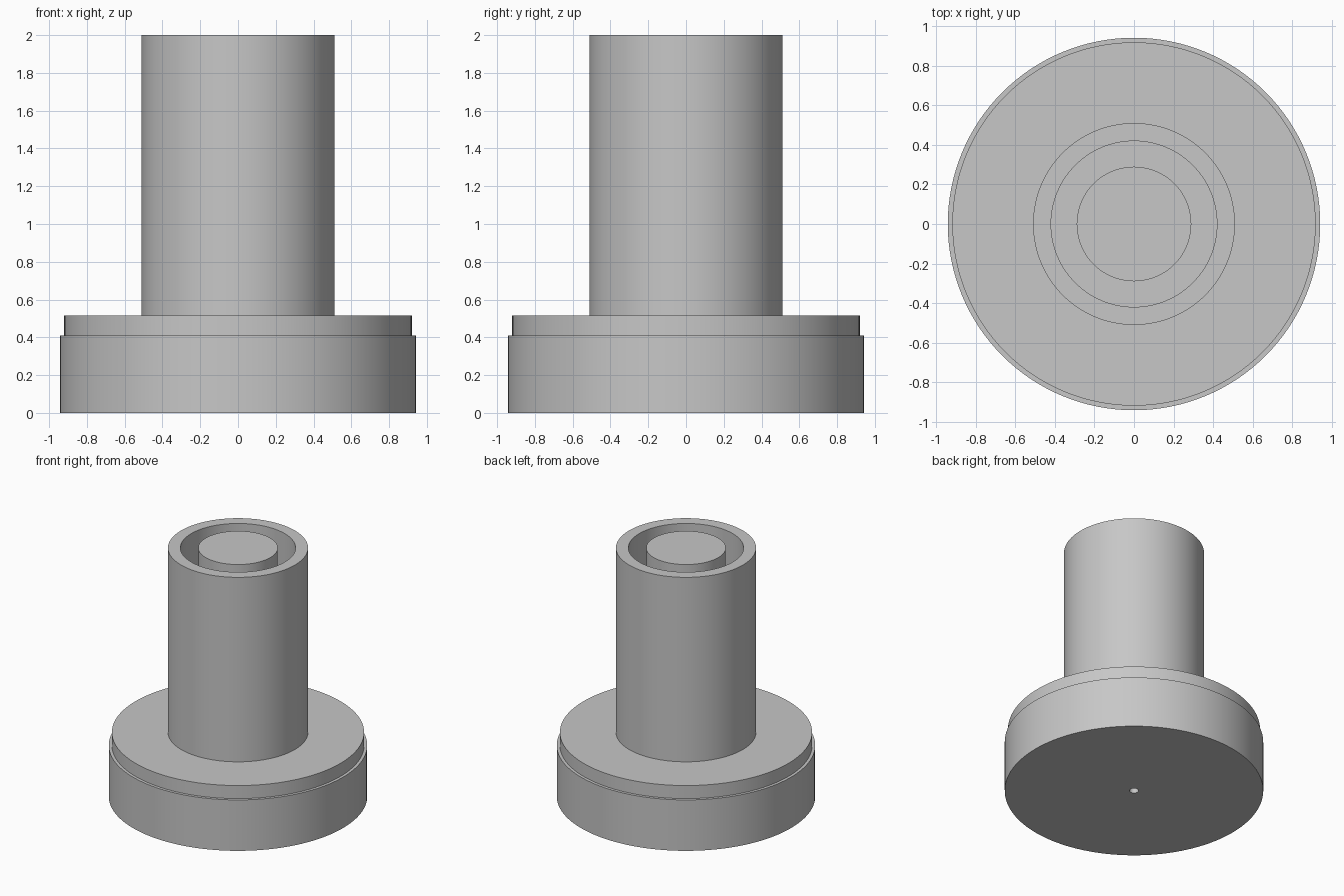
import bpy
import bmesh
import math

SEGMENTS = 128

default_cube = bpy.data.objects.get("Cube")
if default_cube:
    bpy.data.objects.remove(default_cube, do_unlink=True)

# Single plain grey
grey = bpy.data.materials.new("plain_grey")
grey.use_nodes = True
colour = (0.57, 0.57, 0.57, 1.0)
grey.diffuse_color = colour
grey.node_tree.nodes["Principled BSDF"].inputs["Base Color"].default_value = colour


def lathe(name, profile):
    """Revolve a (radius, height) profile around the z axis."""
    bm = bmesh.new()
    verts = [bm.verts.new((r, 0, z)) for r, z in profile]
    edges = [bm.edges.new(pair) for pair in zip(verts, verts[1:])]
    bmesh.ops.spin(bm, geom=verts + edges, cent=(0, 0, 0), axis=(0, 0, 1),
                   angle=math.tau, steps=SEGMENTS)
    bmesh.ops.remove_doubles(bm, verts=bm.verts, dist=0.0005)
    bmesh.ops.recalc_face_normals(bm, faces=bm.faces)
    mesh = bpy.data.meshes.new(name)
    bm.to_mesh(mesh)
    bm.free()
    mesh.materials.append(grey)
    obj = bpy.data.objects.new(name, mesh)
    bpy.context.collection.objects.link(obj)
    bpy.ops.object.select_all(action='DESELECT')
    obj.select_set(True)
    bpy.context.view_layer.objects.active = obj
    bpy.ops.object.shade_smooth_by_angle(angle=math.radians(30))
    return obj


base_r, collar_r = 0.943, 0.92
tube_r, bore_r, post_r, pin_r = 0.511, 0.42, 0.29, 0.033
step_z, collar_z, top_z = 0.41, 0.515, 2.0

# Wide foot with a stepped collar and a small blind hole underneath
lathe("base", [(0, 0.35), (pin_r, 0.35), (pin_r, 0), (base_r, 0),
               (base_r, step_z), (collar_r, step_z),
               (collar_r, collar_z), (0, collar_z)])

# Hollow upright sleeve, sunk slightly into the base
sunk_z = collar_z - 0.02
lathe("outer_tube", [(bore_r, sunk_z), (tube_r, sunk_z), (tube_r, top_z),
                     (bore_r, top_z), (bore_r, sunk_z)])

# Solid post inside the sleeve, flush with its rim
lathe("inner_post", [(0, sunk_z), (post_r, sunk_z), (post_r, top_z), (0, top_z)])
